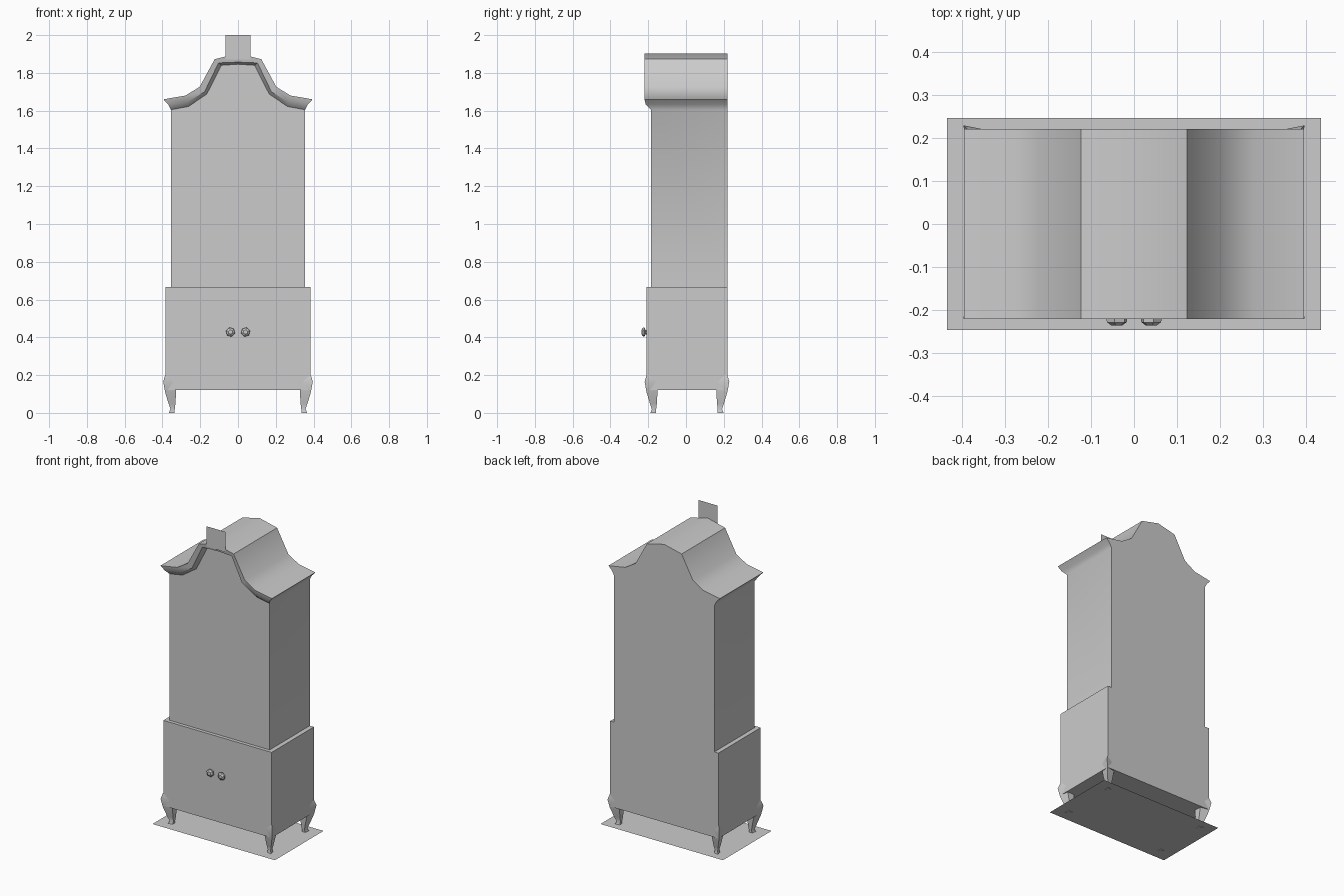
import bpy, bmesh
from math import cos, sin, pi

if "Cube" in bpy.data.objects:
    bpy.data.objects.remove(bpy.data.objects["Cube"], do_unlink=True)

# One plain grey for every part
grey = bpy.data.materials.new("plain_grey")
grey.use_nodes = True
grey.diffuse_color = (0.6, 0.6, 0.6, 1)
grey.node_tree.nodes["Principled BSDF"].inputs["Base Color"].default_value = (0.6, 0.6, 0.6, 1)


def finish(name, bm, smooth=None):
    bmesh.ops.recalc_face_normals(bm, faces=bm.faces)
    mesh = bpy.data.meshes.new(name)
    bm.to_mesh(mesh)
    bm.free()
    mesh.materials.append(grey)
    obj = bpy.data.objects.new(name, mesh)
    bpy.context.collection.objects.link(obj)
    if smooth:
        bpy.ops.object.select_all(action="DESELECT")
        obj.select_set(True)
        bpy.context.view_layer.objects.active = obj
        bpy.ops.object.shade_smooth_by_angle(angle=smooth)
    return obj


def row(bm, points):
    return [bm.verts.new(p) for p in points]


def bridge(bm, a, b, closed=False):
    n = len(a)
    for i in range(n if closed else n - 1):
        j = (i + 1) % n
        bm.faces.new((a[i], a[j], b[j], b[i]))


def loft(name, rings, smooth):
    bm = bmesh.new()
    rows = [row(bm, r) for r in rings]
    for a, b in zip(rows, rows[1:]):
        bridge(bm, a, b, True)
    bm.faces.new(rows[0])
    bm.faces.new(rows[-1])
    return finish(name, bm, smooth)


def box(name, x, y0, y1, z0, z1):
    return loft(name, [[(-x, y0, z), (x, y0, z), (x, y1, z), (-x, y1, z)] for z in (z0, z1)], None)


def mirrored(half):
    # Half outline runs from the eave to the centre
    return [(-x, z) for x, z in half] + [p for p in reversed(half[:-1])]


BACK = 0.22
ROOF = mirrored([(0.395, 1.66), (0.278, 1.68), (0.203, 1.726), (0.123, 1.873), (0, 1.902)])
LIP = mirrored([(0.37, 1.633), (0.267, 1.645), (0.177, 1.70), (0.103, 1.853), (0, 1.857)])
FRIEZE = mirrored([(0.355, 1.605), (0.262, 1.622), (0.165, 1.688), (0.088, 1.84), (0, 1.846)])

# Upper cabinet with its curved roof and front moulding
bm = bmesh.new()
roof_f, lip_f, frieze_f = [
    row(bm, [(x, y, z) for x, z in line])
    for line, y in ((ROOF, -0.22), (LIP, -0.213), (FRIEZE, -0.186))]
roof_b = row(bm, [(x, BACK, z) for x, z in ROOF])
bridge(bm, roof_f, lip_f)
bridge(bm, lip_f, frieze_f)
bridge(bm, roof_f, roof_b)
sides = []
for end in (0, -1):
    x = FRIEZE[end][0]
    lip_b, frieze_b, base_b = row(bm, [
        (LIP[end][0], BACK, LIP[end][1]), (x, BACK, FRIEZE[end][1]), (x, BACK, 0.66)])
    base_f = bm.verts.new((x, -0.186, 0.66))
    bridge(bm, [roof_f[end], lip_f[end], frieze_f[end], base_f],
           [roof_b[end], lip_b, frieze_b, base_b])
    sides.append((lip_b, frieze_b, base_b, base_f))
left, right = sides
bm.faces.new(frieze_f + [right[3], left[3]])
bm.faces.new(roof_b + list(right[:3]) + list(reversed(left[:3])))
finish("upper_cabinet", bm, 0.7)

# Lower cabinet
box("lower_cabinet", 0.384, -0.208, BACK, 0.12, 0.667)

# Flat crest plate standing on the roof front
bm = bmesh.new()
bm.faces.new(row(bm, [(-0.067, -0.221, 1.87), (0.067, -0.221, 1.87),
                      (0.067, -0.221, 2.0), (-0.067, -0.221, 2.0)]))
finish("crest_plate", bm)

# Curved legs with a pointed outer corner: height, inner and outer reach
LEG = [(0, 0.335, 0.366), (0.02, 0.335, 0.358), (0.05, 0.331, 0.368), (0.11, 0.328, 0.386),
       (0.165, 0.326, 0.396), (0.2, 0.335, 0.386)]
for sx, side in ((1, "left"), (-1, "right")):
    for sy, end in ((1, "back"), (-1, "front")):
        rings = []
        for z, a, b in LEG:
            c = b - 0.2 * (b - a)
            rings.append([(sx * u, sy * (v - 0.172) + 0.005, z)
                          for u, v in ((a, a), (c, a), (b, b), (a, c))])
        loft(f"{end}_{side}_leg", rings, 0.6)

# Faceted door knobs: depth and radius
KNOB = [(-0.205, 0.012), (-0.215, 0.012), (-0.22, 0.025), (-0.228, 0.024), (-0.236, 0.012)]
for s, side in ((1, "left"), (-1, "right")):
    loft(f"{side}_knob", [
        [(s * (0.04 + r * cos(k * pi / 3 + 0.3)), y, 0.428 + r * sin(k * pi / 3 + 0.3))
         for k in range(6)] for y, r in KNOB], None)

# Thin floor sheet under the feet
bm = bmesh.new()
bm.faces.new(row(bm, [(-0.434, -0.246, 0.004), (0.434, -0.246, 0.004),
                      (0.434, 0.246, 0.004), (-0.434, 0.246, 0.004)]))
finish("floor_sheet", bm)
